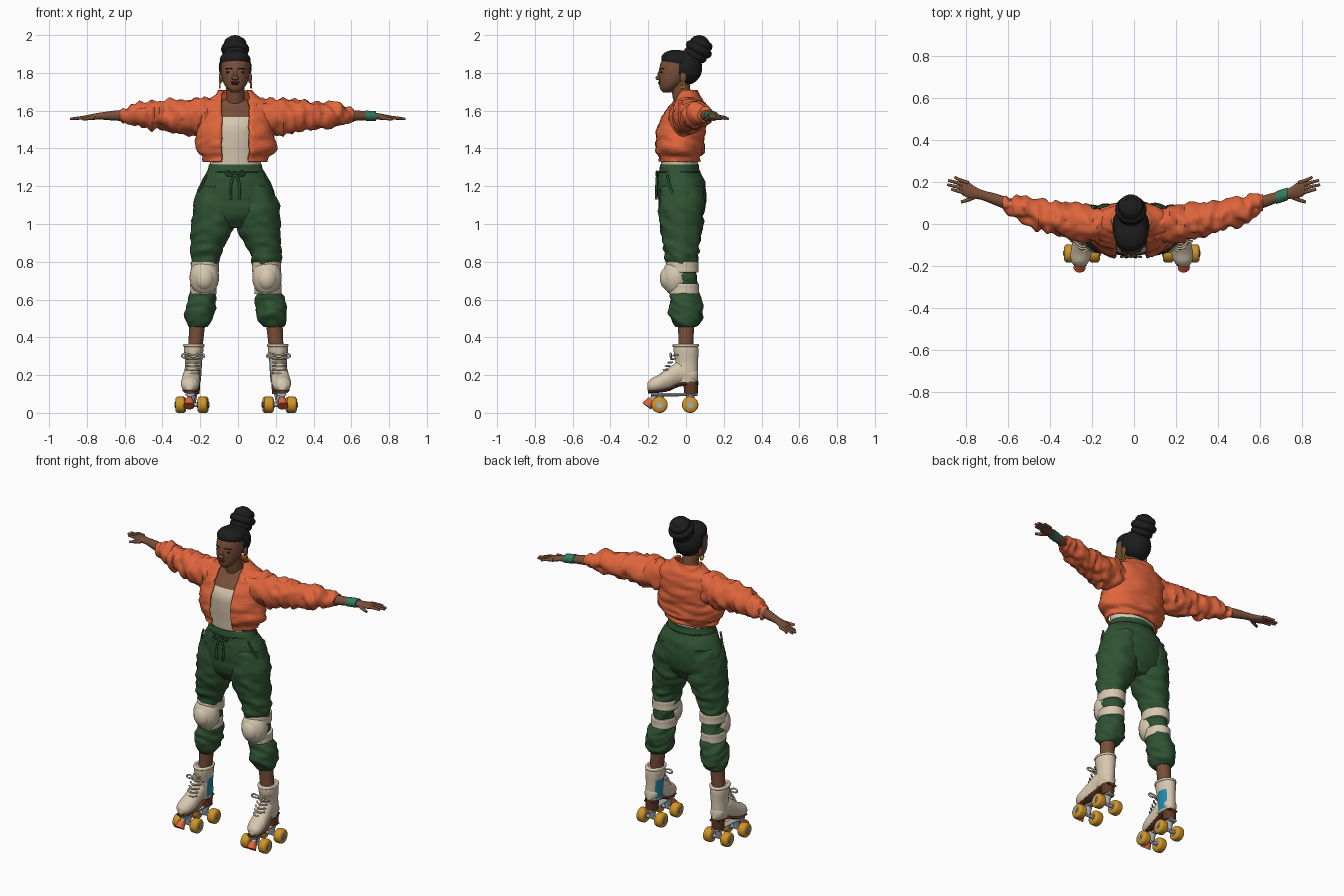
import bpy, bmesh, math
from mathutils import Vector, noise

if "Cube" in bpy.data.objects:
    bpy.data.objects.remove(bpy.data.objects["Cube"])


def material(name, r, g, b):
    mat = bpy.data.materials.new(name)
    mat.use_nodes = True
    mat.diffuse_color = (r, g, b, 1)
    mat.node_tree.nodes["Principled BSDF"].inputs["Base Color"].default_value = (r, g, b, 1)
    return mat


ORANGE = material("orange cloth", .74, .13, .045)
GREEN = material("dark green cloth", .028, .085, .032)
CREAM = material("cream", .68, .58, .43)
SKIN = material("brown skin", .19, .078, .04)
HAIR = material("black hair", .012, .012, .013)
AMBER = material("amber wheel", .62, .30, .02)
GREY = material("grey metal", .40, .42, .46)
BROWN = material("brown leather", .12, .04, .018)
TEAL = material("teal band", .03, .20, .11)
BLUE = material("blue patch", .015, .26, .42)
SIDES = ((1, "left"), (-1, "right"))


def place(p, s=1):
    """Mirror a point by side, about the slightly offset body axis."""
    x, y, z = p
    return Vector((s * x - .015 * (1 - abs(x)), y, z))


def finish(obj, name, mat, angle=45):
    obj.name = name
    obj.data.materials.append(mat)
    bpy.ops.object.select_all(action="DESELECT")
    obj.select_set(True)
    bpy.context.view_layer.objects.active = obj
    bpy.ops.object.shade_smooth_by_angle(angle=math.radians(angle))
    return obj


def from_bmesh(bm, name, mat, angle=45):
    bmesh.ops.recalc_face_normals(bm, faces=bm.faces)
    mesh = bpy.data.meshes.new(name)
    bm.to_mesh(mesh)
    bm.free()
    obj = bpy.data.objects.new(name, mesh)
    bpy.context.collection.objects.link(obj)
    return finish(obj, name, mat, angle)


def smooth_path(stations, steps=6):
    """Catmull-Rom samples through the stations."""
    pts = [stations[0], *stations, stations[-1]]
    for i in range(len(stations) - 1):
        a, b, c, d = (Vector(p) for p in pts[i:i + 4])
        for k in range(steps):
            t = k / steps
            yield (b * 2 + (c - a) * t + (a * 2 - b * 5 + c * 4 - d) * t * t
                   + (b * 3 - a - c * 3 + d) * t ** 3) / 2
    yield Vector(stations[-1])


def loft(name, mat, stations, axis="z", s=1, wrinkle=0, gap=0, rule=None, second=None):
    """Skin through oval rings (x, y, z, radius, radius) set across an axis."""
    u, v = {"x": ((0, 1, 0), (0, 0, 1)), "y": ((1, 0, 0), (0, 0, 1)), "z": ((1, 0, 0), (0, 1, 0))}[axis]
    u, v = Vector(u), Vector(v)
    stretch = Vector([30 if a == axis else 13 for a in "xyz"])
    bm, rings, n = bmesh.new(), [], 40
    for x, y, z, ru, rv in smooth_path(stations):
        start = math.asin(min(.95, gap / ru)) if gap else 0
        span = math.tau - 2 * start
        ring = []
        for i in range(n):
            t = start + span * i / (n - 1 if gap else n)
            out = u * math.sin(t) * ru - v * math.cos(t) * rv
            p = Vector((x, y, z)) + out
            if wrinkle:
                q = Vector([a * b for a, b in zip(p, stretch)]) + Vector((s * 7, 0, p.y * 14))
                p += out.normalized() * wrinkle * noise.noise(q)
            ring.append(bm.verts.new(place(p, s)))
        rings.append(ring)
    for a, b in zip(rings, rings[1:]):
        for i in range(n - 1 if gap else n):
            j = (i + 1) % n
            bm.faces.new((a[i], a[j], b[j], b[i]))
    if not gap:
        bm.faces.new(rings[0])
        bm.faces.new(rings[-1])
    obj = from_bmesh(bm, name, mat, 60)
    if rule:
        obj.data.materials.append(second)
        for f in obj.data.polygons:
            f.material_index = int(rule(f.center, f.normal))
    return obj


def ball(name, mat, pos, radii, s=1, tilt=0):
    bpy.ops.mesh.primitive_uv_sphere_add(segments=28, ring_count=16, location=place(pos, s), rotation=(tilt, 0, 0))
    bpy.context.object.scale = radii
    return finish(bpy.context.object, name, mat)


def ring(name, mat, pos, major, minor, s=1, rotation=(0, 0, 0)):
    bpy.ops.mesh.primitive_torus_add(location=place(pos, s), rotation=rotation, major_radius=major,
                                     minor_radius=minor, major_segments=28, minor_segments=10)
    return finish(bpy.context.object, name, mat, 80)


def rod(name, mat, a, b, r1, r2, s=1):
    a, b = place(a, s), place(b, s)
    bm = bmesh.new()
    bmesh.ops.create_cone(bm, cap_ends=True, segments=24, radius1=r1, radius2=r2, depth=(b - a).length)
    bm.transform((b - a).to_track_quat("Z", "Y").to_matrix().to_4x4())
    bmesh.ops.translate(bm, verts=bm.verts, vec=(a + b) / 2)
    return from_bmesh(bm, name, mat)


def tube(name, mat, points, radius, s=1, taper=1):
    curve = bpy.data.curves.new(name, "CURVE")
    curve.dimensions, curve.bevel_depth, curve.use_fill_caps = "3D", radius, True
    spline = curve.splines.new("NURBS")
    spline.points.add(len(points) - 1)
    spline.use_endpoint_u, spline.order_u = True, 3
    for i, (point, p) in enumerate(zip(spline.points, points)):
        point.co = (*place(p, s), 1)
        point.radius = 1 + (taper - 1) * i / (len(points) - 1)
    obj = bpy.data.objects.new(name, curve)
    bpy.context.collection.objects.link(obj)
    bpy.ops.object.select_all(action="DESELECT")
    obj.select_set(True)
    bpy.context.view_layer.objects.active = obj
    bpy.ops.object.convert(target="MESH")
    return finish(bpy.context.object, name, mat, 60)


# Head, neck and face
loft("head", SKIN, [(0, -.10, 1.695, .018, .02), (0, -.092, 1.715, .042, .045), (0, -.075, 1.745, .062, .066),
                    (0, -.06, 1.785, .073, .084), (0, -.05, 1.83, .077, .09), (0, -.045, 1.87, .07, .08),
                    (0, -.04, 1.90, .03, .04)])
loft("neck", SKIN, [(0, .0, 1.60, .06, .05), (0, -.02, 1.67, .048, .05), (0, -.035, 1.77, .05, .05)])
ball("nose_bridge", SKIN, (0, -.138, 1.795), (.011, .012, .028), tilt=-.3)
ball("nose_tip", SKIN, (0, -.147, 1.773), (.019, .014, .012))
ball("upper_lip", BROWN, (0, -.136, 1.75), (.023, .012, .007))
ball("lower_lip", BROWN, (0, -.134, 1.741), (.02, .012, .007))
for s, side in SIDES:
    ball(side + "_eye", HAIR, (.034, -.128, 1.803), (.014, .007, .006), s)
    tube(side + "_eyebrow", HAIR, [(.014, -.139, 1.82), (.034, -.135, 1.828), (.053, -.117, 1.82)], .003, s)
    ball(side + "_ear", SKIN, (.077, -.015, 1.775), (.011, .018, .03), s)
    ring(side + "_earring", AMBER, (.083, -.02, 1.735), .014, .005, s, (0, math.pi / 2, 0))

# Hair gathered into a coiled bun
ball("hair_back", HAIR, (0, .0, 1.828), (.087, .086, .092))
ball("hair_front", HAIR, (0, -.04, 1.867), (.082, .092, .054), tilt=-.15)
ball("bun_core", HAIR, (0, .07, 1.935), (.06, .06, .065))
for i, (y, z, major) in enumerate([(.05, 1.895, .04), (.068, 1.925, .05), (.085, 1.955, .035)]):
    ring(f"bun_coil_{i}", HAIR, (0, y, z), major, .025, rotation=(-.5, 0, 0))

# Torso: top below, bare chest above
loft("tank_top_and_chest", CREAM,
     [(0, -.035, 1.28, .13, .095), (0, -.035, 1.36, .138, .10), (0, -.04, 1.45, .14, .104), (0, -.04, 1.52, .14, .104),
      (0, -.03, 1.575, .14, .085), (0, -.01, 1.625, .11, .06), (0, 0, 1.66, .06, .05)],
     rule=lambda c, n: c.z > 1.565 - .2 * abs(c.x + .015) ** 2, second=SKIN)

# Open cropped jacket
jacket = loft("jacket_body", ORANGE,
              [(0, -.04, 1.33, .163, .108), (0, -.04, 1.36, .17, .113), (0, -.035, 1.385, .20, .124),
               (0, -.035, 1.43, .208, .127), (0, -.03, 1.50, .195, .13), (0, -.01, 1.58, .19, .112),
               (0, .005, 1.635, .175, .083), (0, .01, 1.67, .12, .065), (0, .005, 1.705, .08, .056)],
              wrinkle=.014, gap=.072)
shell = jacket.modifiers.new("thickness", "SOLIDIFY")
shell.thickness, shell.offset = .012, 0

for s, side in SIDES:
    # Sleeve with gathered cuff
    loft(side + "_sleeve", ORANGE,
         [(.10, .0, 1.58, .07, .075), (.20, .0, 1.568, .088, .10), (.30, .015, 1.57, .084, .086),
          (.38, .03, 1.575, .078, .076), (.46, .048, 1.575, .07, .07), (.54, .07, 1.576, .062, .058),
          (.585, .09, 1.575, .044, .042), (.62, .102, 1.573, .036, .036)], "x", s, wrinkle=.026)
    # Forearm and hand
    loft(side + "_forearm", SKIN,
         [(.55, .08, 1.575, .03, .03), (.64, .112, 1.574, .029, .027), (.71, .135, 1.572, .024, .02),
          (.75, .148, 1.569, .028, .017), (.785, .162, 1.565, .038, .014), (.815, .172, 1.562, .034, .011)], "x", s)
    for finger, y0, x1, y1 in (("index", .145, .868, .165), ("middle", .163, .887, .187),
                               ("ring", .18, .882, .208), ("little", .195, .85, .223)):
        tube(f"{side}_{finger}_finger", SKIN, [(.785, y0, 1.565), (.83, (y0 + y1) / 2, 1.564), (x1, y1, 1.556)],
             .0105, s, .6)
    tube(side + "_thumb", SKIN, [(.745, .14, 1.567), (.775, .115, 1.56), (.82, .105, 1.555)], .013, s, .55)

loft("wristband", TEAL, [(.68, .125, 1.573, .03, .027), (.71, .135, 1.572, .031, .027),
                         (.735, .143, 1.571, .03, .026)], "x")

# Joggers
loft("trouser_hips", GREEN,
     [(0, -.035, 1.315, .14, .10), (0, -.035, 1.28, .15, .108), (0, -.025, 1.22, .186, .126),
      (0, -.02, 1.13, .212, .128), (0, -.022, 1.05, .19, .115), (0, -.02, .98, .10, .07)], wrinkle=.006)
tube("waist_seam", GREEN, [(.15 * math.sin(a / 4), -.035 - .11 * math.cos(a / 4), 1.277) for a in range(26)], .004)
for s, side in SIDES:
    loft(side + "_trouser_leg", GREEN,
         [(.105, -.02, 1.20, .085, .11), (.115, -.025, 1.10, .11, .118), (.118, -.025, 1.0, .116, .114),
          (.137, -.025, .92, .10, .10), (.157, -.024, .85, .084, .09), (.162, -.022, .80, .073, .083),
          (.165, -.018, .74, .064, .074), (.172, -.008, .65, .062, .072), (.182, 0, .59, .076, .083),
          (.188, 0, .54, .08, .088), (.197, .003, .485, .072, .078), (.203, .0, .455, .05, .052)],
         s=s, wrinkle=.014)
    tube(side + "_pocket_edge", GREEN, [(.155, -.10, 1.26), (.18, -.09, 1.20), (.208, -.055, 1.12)], .006, s)
    tube(side + "_drawstring", GREEN, [(0, -.152, 1.26), (.03, -.158, 1.24), (.022, -.158, 1.13)], .006, s)
    tube(side + "_drawstring_loop", GREEN, [(0, -.15, 1.26), (.04, -.155, 1.29), (.055, -.157, 1.25),
                                            (0, -.152, 1.258)], .005, s)

    # Knee pad and its straps
    ball(side + "_knee_pad", CREAM, (.166, -.055, .717), (.078, .072, .097), s)
    ball(side + "_knee_cap", CREAM, (.166, -.085, .712), (.056, .054, .066), s)
    for part, x, y, z, rx, ry in (("upper", .163, -.019, .772, .075, .085), ("lower", .171, -.011, .657, .07, .079)):
        loft(f"{side}_{part}_knee_strap", CREAM, [(x, y, z + h, rx - inset, ry - inset) for h, inset in
             ((-.028, .012), (-.026, 0), (0, 0), (.026, 0), (.028, .012))], s=s)

    # Ankle and boot
    loft(side + "_ankle", SKIN, [(.202, .0, .50, .045, .045), (.208, .0, .42, .041, .041), (.215, .0, .33, .038, .04)], s=s)
    inner = lambda c, n: n.x * s < -.5 and .175 < c.z < .29 and -.02 < c.y < .045
    loft(side + "_boot_shaft", CREAM,
         [(.222, -.002, .36, .05, .064), (.223, .0, .33, .052, .066), (.224, .004, .27, .046, .06),
          (.226, .004, .21, .045, .06), (.226, .004, .16, .04, .058)], s=s, rule=inner, second=BLUE)
    loft(side + "_boot_foot", CREAM,
         [(.226, .064, .195, .02, .03), (.227, .04, .20, .04, .042), (.23, -.03, .212, .043, .062),
          (.236, -.09, .182, .047, .058), (.241, -.14, .158, .05, .046), (.245, -.18, .147, .042, .037),
          (.246, -.203, .14, .02, .02)], "y", s)
    ring(side + "_boot_collar", CREAM, (.222, -.002, .357), .048, .009, s).scale.y = 1.25
    loft(side + "_sole", BROWN, [(.226, .066, .157, .03, .009), (.23, -.03, .15, .038, .01),
                                 (.238, -.10, .123, .046, .01), (.245, -.20, .11, .03, .008)], "y", s)
    rod(side + "_heel", BROWN, (.228, .026, .10), (.228, .026, .165), .036, .04, s)
    for i in range(7):
        y, z = -.066 - .0105 * i + .004 * max(0, 4 - i), .325 - .019 * i
        tube(f"{side}_lace_{i}", CREAM, [(.195, y + .022, z), (.23, y - .022, z - .004), (.265, y + .022, z)], .005, s)
    for end in (-1, 1):
        tube(f"{side}_bow_{end}", CREAM, [(.226, -.075, .30), (.226 + end * .05, -.085, .325),
                                          (.226 + end * .068, -.08, .285), (.226, -.078, .298)], .005, s)

    # Skate plate, trucks, wheels and toe stop
    loft(side + "_skate_plate", GREY, [(.23, .06, .098, .026, .009), (.235, -.05, .097, .02, .009),
                                       (.243, -.185, .097, .026, .01)], "y", s)
    for end, x, y in (("front", .236, -.14), ("rear", .229, .022)):
        rod(f"{side}_{end}_truck", GREY, (x, y, .04), (x, y, .10), .014, .026, s)
        rod(f"{side}_{end}_axle", GREY, (x - .091, y, .043), (x + .091, y, .043), .011, .011, s)
        for k in (-1, 1):
            hub = x + k * .06
            rod(f"{side}_{end}_hub_{k}", GREY, (hub - .028, y, .043), (hub + .028, y, .043), .018, .018, s)
            loft(f"{side}_{end}_wheel_{k}", AMBER, [(hub + w, y, .043, r, r) for w, r in
                 ((-.026, .03), (-.02, .04), (-.01, .043), (.01, .043), (.02, .04), (.026, .03))], "x", s)
    rod(side + "_toe_stop_stem", GREY, (.244, -.155, .10), (.247, -.19, .06), .014, .014, s)
    rod(side + "_toe_stop", ORANGE, (.246, -.182, .07), (.248, -.208, .036), .02, .029, s)
